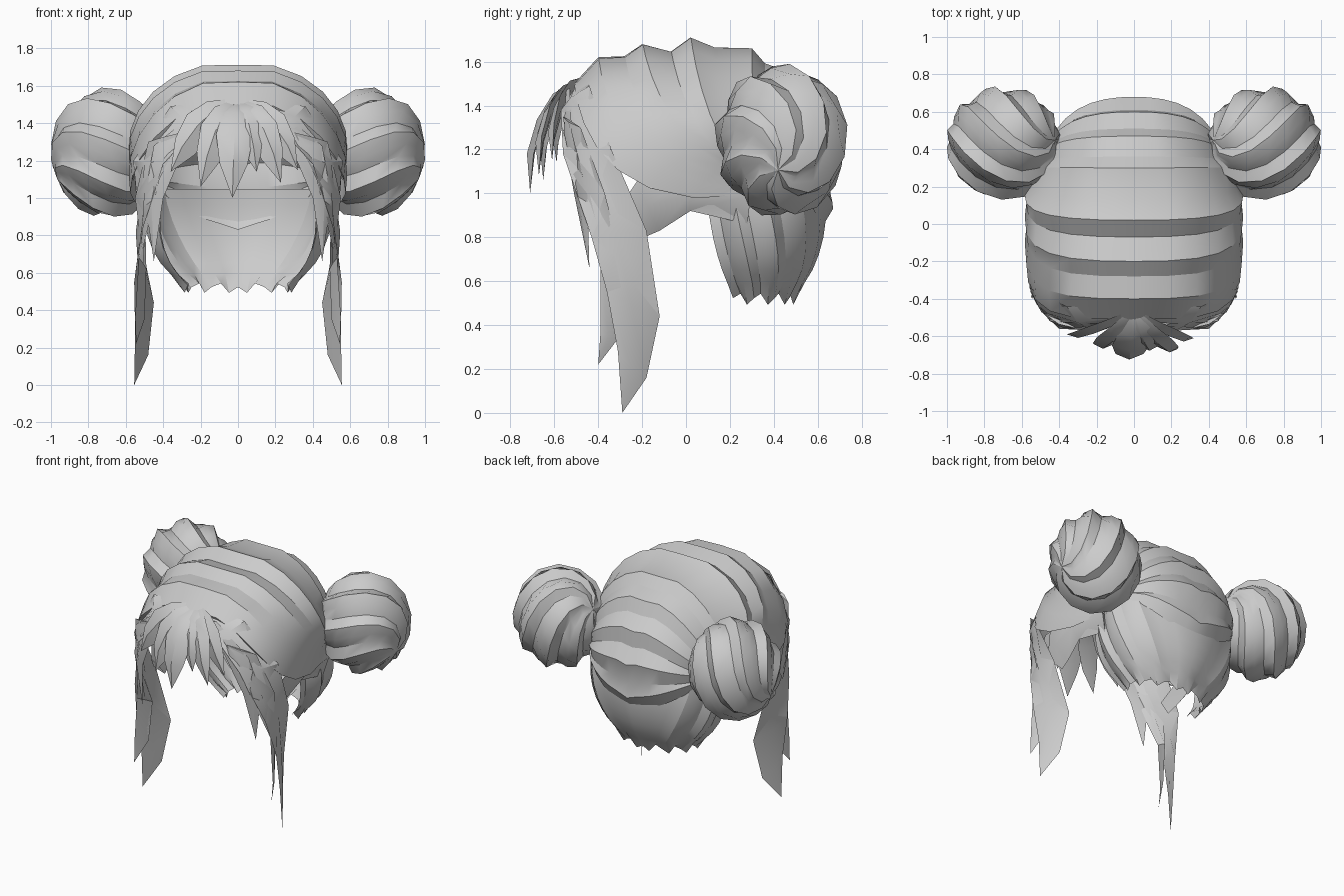
import bpy, bmesh, math
from mathutils import Vector

if "Cube" in bpy.data.objects:
    bpy.data.objects.remove(bpy.data.objects["Cube"])

grey = bpy.data.materials.new("hair grey")
grey.diffuse_color = (0.6, 0.6, 0.6, 1)
grey.use_nodes = True
grey.node_tree.nodes["Principled BSDF"].inputs["Base Color"].default_value = grey.diffuse_color


def make(name, verts, faces, mirror=False, closed=False, angle=35):
    me = bpy.data.meshes.new(name)
    bm = bmesh.new()
    vs = [bm.verts.new(v) for v in verts]
    for f in faces:
        bm.faces.new([vs[i] for i in f])
    if closed:
        bmesh.ops.remove_doubles(bm, verts=bm.verts, dist=0.0005)
        bmesh.ops.recalc_face_normals(bm, faces=bm.faces)
    bm.to_mesh(me)
    bm.free()
    ob = bpy.data.objects.new(name, me)
    bpy.context.collection.objects.link(ob)
    me.materials.append(grey)
    bpy.ops.object.select_all(action='DESELECT')
    ob.select_set(True)
    bpy.context.view_layer.objects.active = ob
    bpy.ops.object.shade_smooth_by_angle(angle=math.radians(angle))
    if mirror:
        ob.modifiers.new("Mirror", 'MIRROR')
    return ob


def grid(rows, cols, wrap=False):
    """Quad indices for a grid of rows x cols vertices."""
    return [(i * cols + j, i * cols + (j + 1) % cols,
             (i + 1) * cols + (j + 1) % cols, (i + 1) * cols + j)
            for i in range(rows - 1) for j in range(cols if wrap else cols - 1)]


def ribbon(name, edge_a, edge_b, bulge=0.04, mirror=False):
    """Hair lock between two edges, with a ridge outside and a thin inside."""
    verts = []
    for a, b in zip(edge_a, edge_b):
        a, b = Vector(a), Vector(b)
        mid = (a + b) / 2
        out = Vector((mid.x, mid.y, 0)).normalized() * bulge * min(1, (a - b).length / 0.12)
        verts += [a, mid + out, b, mid - out * 0.2]
    faces = grid(len(edge_a), 4, True) + [(3, 2, 1, 0)]
    return make(name, verts, faces, mirror, True)


# Swept cap: ridged strands arching over the head from bun to bun
profile = [(-.48, 1.44), (-.51, 1.51), (-.4, 1.63), (-.28, 1.635), (-.2, 1.69), (-.07, 1.655),
           (.02, 1.72), (.13, 1.675), (.3, 1.67), (.36, 1.6), (.47, 1.56), (.51, 1.47),
           (.6, 1.39), (.61, 1.28), (.68, 1.18), (.65, 1.04), (.67, .94), (.61, .84)]
verts = []
HALF = 8
for i, (y, z) in enumerate(profile):
    z += 0.01
    w = 0.55 - 0.55 * max(0, y - 0.06)
    front = max(0, -y - 0.15)
    ridge = 0.035 if i > 0 and i % 2 == 0 else 0
    cz = 1.12 + 0.15 * (z - 1.12) - 0.85 * front + ridge
    p = [Vector((0, y, z)), Vector((w, y, z)),
         Vector((w + .13 + 0.1 * max(0, y) + ridge * 0.6,
                 .35 + (y - .35) * .85 - 0.35 * front, cz)),
         Vector((.5, .3, 1.08 - 0.25 * front))]
    for j in range(-HALF, HALF + 1):
        s = abs(j) / HALF
        q = (p[0] * (1 - s) ** 3 + p[1] * 3 * s * (1 - s) ** 2
             + p[2] * 3 * s * s * (1 - s) + p[3] * s ** 3)
        if j == 0:
            q.z -= 0.02
        if j < 0:
            q.x = -q.x
        verts.append(q)
make("swept_cap", verts, grid(len(profile), 2 * HALF + 1), angle=25)

# Nape: rounded shell of strands that spread upward from the middle
verts = []
ROWS, COLS = 8, 25
for i in range(ROWS):
    f = i / (ROWS - 1)
    polar = math.radians(78 + 72 * f)
    for j in range(COLS):
        t = 1 - 2 * j / (COLS - 1)
        az = math.radians((128 - 12 * f) * math.copysign(abs(t) ** (0.65 + 0.35 * f), t))
        k = abs(j - COLS // 2)
        r = (1.0, 0.98, 0.94)[k % 3]
        z = 0.95 + 0.47 * math.cos(polar)
        if i == ROWS - 1:
            z -= (0.02, 0.05, 0.0)[k % 3]
        side = math.sin(polar) ** 0.8 * r
        verts.append((-0.51 * side * math.sin(az), 0.3 + 0.34 * side * math.cos(az), z))
make("nape", verts, [f[::-1] for f in grid(ROWS, COLS)], angle=25)

# Buns: twisted ridged balls, fitted to their bounds
RINGS, RIDGES = 10, 7
n = RIDGES * 3
pole = Vector((0.9, -0.05, -0.4)).normalized()
u = pole.cross(Vector((0, 0, 1))).normalized()
v = pole.cross(u)
verts = []
for i in range(RINGS + 1):
    th = math.pi * i / RINGS
    for j in range(n):
        a = 2 * math.pi * j / n + 1.0 * th
        r = 1 + (0.09, 0.03, -0.05)[j % 3] * math.sin(th)
        verts.append(r * (pole * math.cos(th) + (u * math.cos(a) + v * math.sin(a)) * math.sin(th)))
for axis, (lo, hi) in enumerate([(.39, 1.0), (.13, .735), (.9, 1.59)]):
    c = [p[axis] for p in verts]
    a, b = min(c), max(c)
    for p in verts:
        p[axis] = lo + (p[axis] - a) / (b - a) * (hi - lo)
make("bun", verts, grid(RINGS + 1, n, True), True, True)

# Long side locks: swept from the parting, twisting so the back edge turns inward
ribbon("long_side_lock",
       [(0, -.5, 1.49), (.22, -.57, 1.38), (.4, -.56, 1.18), (.52, -.43, .8),
        (.555, -.36, .55), (.55, -.31, .28), (.555, -.29, 0)],
       [(0, -.46, 1.54), (.36, -.44, 1.49), (.56, -.34, 1.2), (.53, -.18, .83),
        (.45, -.12, .44), (.48, -.18, .16), (.555, -.29, 0)], 0.025, True)
ribbon("inner_side_lock",
       [(.3, -.56, 1.35), (.42, -.53, 1.1), (.53, -.39, .68), (.55, -.39, .36), (.545, -.4, .22)],
       [(.48, -.48, 1.3), (.55, -.37, 1.0), (.49, -.27, .62), (.5, -.3, .35), (.545, -.4, .22)],
       0.02, True)
ribbon("temple_lock",
       [(.1, -.53, 1.46), (.28, -.56, 1.28), (.4, -.51, 1.0), (.45, -.44, .66)],
       [(.2, -.53, 1.48), (.45, -.52, 1.28), (.5, -.45, 1.0), (.45, -.44, .66)], 0.02, True)

# Low lock above the ear
ribbon("ear_lock",
       [(.5, .28, 1.12), (.54, 0, 1.06), (.53, -.22, 1.06), (.48, -.3, .94)],
       [(.48, .28, .86), (.48, .02, .92), (.46, -.12, .83), (.45, -.19, .8)], 0.03, True)

# Fringe: pointed locks fanning from the parting: tip x, y, z, half width
fringe = [(-.36, -.59, 1.14, .09), (-.2, -.65, 1.06, .09), (-.03, -.71, 1.0, .1),
          (.1, -.66, 1.14, .08), (.23, -.67, 1.08, .085), (.32, -.61, 1.15, .085)]
root = Vector((0, -.46, 1.52))
for k, (x, y, z, w) in enumerate(fringe):
    d = Vector((x, y, z)) - root
    across = Vector((-d.z, 0, d.x)).normalized()
    left, right = [], []
    for t, f in ((0, .2), (.25, .7), (.5, 1), (.75, .75), (1, 0)):
        c = root + Vector((d.x * t ** .8, d.y * math.sin(t * math.pi / 2) ** .8, d.z * t ** 1.5))
        left.append(c - across * w * f)
        right.append(c + across * w * f)
    ribbon("fringe_lock_%d" % (k + 1), left, right, 0.03)
